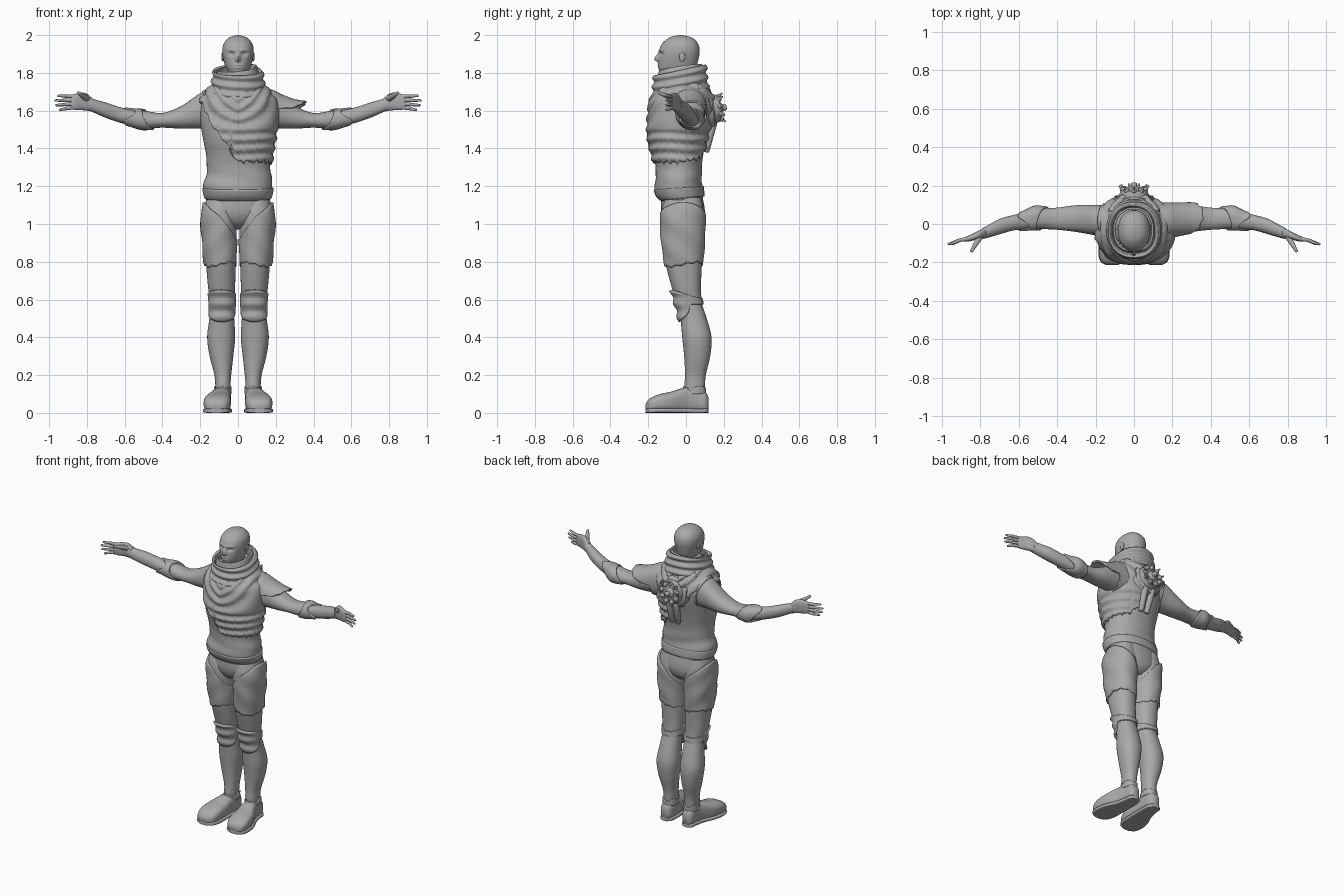
import bpy, bmesh, math
from math import sin, cos, pi, exp
from mathutils import Vector

cube = bpy.data.objects.get("Cube")
if cube:
    bpy.data.objects.remove(cube, do_unlink=True)

GREY = bpy.data.materials.new("plain grey")
GREY.use_nodes = True
TONE = (0.4, 0.4, 0.4, 1)
GREY.diffuse_color = TONE
GREY.node_tree.nodes["Principled BSDF"].inputs["Base Color"].default_value = TONE


def finish(name, bm, mirror=False, wall=0):
    mesh = bpy.data.meshes.new(name)
    if not wall:
        bmesh.ops.recalc_face_normals(bm, faces=bm.faces)
    bm.to_mesh(mesh)
    bm.free()
    mesh.materials.append(GREY)
    ob = bpy.data.objects.new(name, mesh)
    bpy.context.collection.objects.link(ob)
    if wall:
        mod = ob.modifiers.new("wall", 'SOLIDIFY')
        mod.thickness, mod.offset = wall, -1
    if mirror:
        ob.modifiers.new("mirror", 'MIRROR').use_mirror_merge = False
    bpy.ops.object.select_all(action='DESELECT')
    ob.select_set(True)
    bpy.context.view_layer.objects.active = ob
    bpy.ops.object.shade_smooth_by_angle(angle=math.radians(50))
    return ob


def section(rows, t):
    """Smoothly interpolated limits of a body section at t."""
    k = 0
    while k < len(rows) - 2 and t > rows[k + 1][0]:
        k += 1
    a, b = rows[k], rows[k + 1]
    before, after = rows[max(k - 1, 0)], rows[min(k + 2, len(rows) - 1)]
    span = b[0] - a[0]
    u = min(max((t - a[0]) / span, 0), 1)
    out = []
    for i in range(1, 5):
        m0 = (b[i] - before[i]) / (b[0] - before[0]) * span
        m1 = (after[i] - a[i]) / (after[0] - a[0]) * span
        d = b[i] - a[i]
        out.append(a[i] + u * (m0 + u * (3 * d - 2 * m0 - m1 + u * (m0 + m1 - 2 * d))))
    return out


def skin(name, rows, axis='Z', lo=None, hi=None, bump=None, n=48, steps=40,
         p=2.2, wall=0, mirror=False):
    """Loft rows (t, min1, max1, min2, max2); lo and hi trim it by angle, bump swells it."""
    shift = {'X': 1, 'Y': 2, 'Z': 0}[axis]
    lo = lo or (lambda a: rows[0][0])
    hi = hi or (lambda a: rows[-1][0])
    bm = bmesh.new()
    rings = []
    for i in range(steps + 1):
        ring = []
        for j in range(n):
            a = 2 * pi * j / n - pi
            t = lo(a) + (hi(a) - lo(a)) * i / steps
            x0, x1, y0, y1 = section(rows, t)
            c, s = cos(a), sin(a)
            r = (abs(c) ** p + abs(s) ** p) ** (-1 / p)
            off = bump(a, t) if bump else 0
            co = [(x0 + x1) / 2 + c * ((x1 - x0) / 2 * r + off),
                  (y0 + y1) / 2 + s * ((y1 - y0) / 2 * r + off), t]
            ring.append(bm.verts.new([co[(k - shift) % 3] for k in range(3)]))
        rings.append(ring)
    for r0, r1 in zip(rings, rings[1:]):
        for j in range(n):
            k = (j + 1) % n
            bm.faces.new((r0[j], r0[k], r1[k], r1[j]))
    if not wall:
        bm.faces.new(rings[0][::-1])
        bm.faces.new(rings[-1])
    return finish(name, bm, mirror, wall)


def rod(name, p0, p1, r0, r1, mirror=False, n=14):
    """Tapered rod with rounded ends."""
    p0, p1 = Vector(p0), Vector(p1)
    bm = bmesh.new()
    turn = (p1 - p0).to_track_quat('Z', 'Y').to_matrix().to_4x4()
    turn.translation = (p0 + p1) / 2
    bmesh.ops.create_cone(bm, cap_ends=True, segments=n, radius1=r0, radius2=r1,
                          depth=(p1 - p0).length, matrix=turn)
    bmesh.ops.bevel(bm, geom=[e for e in bm.edges if any(len(f.verts) > 4 for f in e.link_faces)],
                    offset=min(r0, r1) * 0.45, segments=2, affect='EDGES', profile=0.5)
    return finish(name, bm, mirror)


def ball(name, centre, size, mirror=False):
    bm = bmesh.new()
    bmesh.ops.create_uvsphere(bm, u_segments=16, v_segments=10, radius=1)
    bmesh.ops.scale(bm, vec=size, verts=bm.verts)
    bmesh.ops.translate(bm, vec=centre, verts=bm.verts)
    return finish(name, bm, mirror)


def hump(v, mid, width):
    return exp(-((v - mid) / width) ** 2)


def by_angle(table):
    """Piecewise linear value from (degrees, value) pairs."""
    def f(a):
        d = math.degrees(a)
        for (d0, v0), (d1, v1) in zip(table, table[1:]):
            if d <= d1:
                return v0 + (v1 - v0) * (d - d0) / (d1 - d0)
        return table[-1][1]
    return f


# Head, with brow, eye sockets, nose and mouth swelled from the skin
HEAD = [(1.68, -.065, .065, -.09, .05), (1.77, -.055, .055, -.115, .04),
        (1.8, -.052, .052, -.138, .045), (1.83, -.066, .066, -.145, .055),
        (1.87, -.077, .077, -.145, .065), (1.91, -.083, .083, -.142, .072),
        (1.95, -.078, .078, -.13, .066), (1.98, -.057, .057, -.1, .042),
        (1.993, -.034, .034, -.072, .014), (2.0, -.006, .006, -.036, -.024)]


def face(a, z):
    side = abs(a + pi / 2)
    nose = .024 * hump(side, 0, .13) * hump(z, 1.872, .012 if z < 1.872 else .026)
    eyes = -.011 * hump(side, .42, .2) * hump(z, 1.9, .011)
    brow = .005 * hump(side, .3, .4) * hump(z, 1.92, .009)
    lips = .005 * hump(side, 0, .3) * (hump(z, 1.842, .005) + hump(z, 1.828, .005))
    return nose + eyes + brow + lips


skin("head", HEAD, bump=face, n=96, steps=90)
ball("ear", (.08, -.02, 1.885), (.008, .016, .026), mirror=True)

# Jacket body, waistband and hips
BODY = [(1.12, -.165, .165, -.13, .085), (1.15, -.176, .176, -.155, .092),
        (1.2, -.183, .183, -.168, .088), (1.28, -.166, .172, -.158, .083),
        (1.36, -.168, .175, -.172, .09), (1.45, -.185, .19, -.193, .108),
        (1.55, -.2, .2, -.195, .13), (1.64, -.195, .195, -.175, .137),
        (1.7, -.165, .165, -.15, .118), (1.75, -.12, .12, -.13, .09),
        (1.8, -.08, .08, -.1, .06)]
skin("jacket", BODY, bump=lambda a, z: .004 * sin(z * 55 + 2 * cos(a)) * hump(z, 1.24, .06))
skin("waistband", BODY, lo=lambda a: 1.135 + .012 * sin(a), hi=lambda a: 1.19 + .01 * sin(a),
     bump=lambda a, z: .006, steps=8, wall=.02)
HIPS = [(.97, -.05, .05, -.05, .05), (1.0, -.11, .11, -.1, .085),
        (1.06, -.165, .165, -.13, .1), (1.16, -.165, .165, -.13, .085)]
skin("hips", HIPS, steps=16)

# Draped vest with a ragged slanting hem and folds
slant = by_angle([(-180, 1.67), (-150, 1.64), (-130, 1.53), (-108, 1.42), (-92, 1.33), (0, 1.325),
                  (60, 1.36), (85, 1.43), (105, 1.53), (130, 1.63), (180, 1.67)])


def folds(a, z):
    front = max(0, -sin(a))
    v = z - .16 * abs(cos(a)) * min(max((z - 1.5) * 6, 0), 1)
    return .012 + .006 * sin(v * 118 + .5 * sin(3 * a)) + .012 * front * hump(z, 1.66, .05)


skin("draped_vest", BODY, lo=lambda a: slant(a) + .007 * sin(23 * a) + .005 * sin(41 * a),
     hi=lambda a: 1.77, bump=folds, n=120, steps=70, wall=.014)

# Wrapped collar, lower at the front
COLLAR = [(1.62, -.15, .15, -.18, .12), (1.68, -.155, .155, -.18, .125),
          (1.73, -.142, .142, -.176, .12), (1.78, -.136, .136, -.172, .112),
          (1.86, -.118, .118, -.155, .108)]
skin("collar", COLLAR, lo=lambda a: 1.68 + .03 * sin(a), hi=lambda a: 1.815 + .03 * sin(a),
     bump=lambda a, z: .006 * sin((z - .03 * sin(a)) * 130 + sin(a + 1)), n=72, wall=.018)
skin("inner_collar", COLLAR, lo=lambda a: 1.74, hi=lambda a: 1.825 + .018 * sin(a) + .012 * cos(a),
     bump=lambda a, z: -.022, steps=12, wall=.01)

# Arms
ARM = [(.1, -.08, .1, 1.5, 1.72), (.2, -.06, .1, 1.505, 1.692), (.25, -.05, .1, 1.505, 1.658),
       (.31, -.04, .097, 1.505, 1.62), (.4, -.03, .085, 1.51, 1.588),
       (.5, -.026, .08, 1.505, 1.6), (.57, -.028, .062, 1.522, 1.606),
       (.63, -.034, .046, 1.538, 1.62), (.7, -.054, .026, 1.562, 1.643),
       (.77, -.074, -.012, 1.593, 1.663), (.79, -.078, -.022, 1.602, 1.67)]
skin("arm", ARM, axis='X', steps=50, mirror=True)
skin("elbow_pad", ARM, axis='X', lo=lambda a: .475 + .025 * sin(a) - .02 * cos(a),
     hi=lambda a: .575 + .03 * sin(2 * a), mirror=True, wall=.014, steps=16,
     bump=lambda a, x: .008 + .012 * max(0, cos(a)) * hump(x, .52, .04))

# Shoulder cape on the left, flaring to a point
skin("shoulder_cape", ARM, axis='X', lo=lambda a: .12, steps=20, wall=.01,
     hi=lambda a: .2 + .16 * max(0, sin(a + .15)) ** .7 + .004 * sin(13 * a),
     bump=lambda a, x: .012 + .3 * max(0, x - .22) * max(0, sin(a)))
skin("right_shoulder_trim", [(-r[0], *r[1:]) for r in ARM[::-1]], axis='X', wall=.008, steps=8,
     lo=lambda a: -.15 - .04 * max(0, sin(a)), hi=lambda a: -.12, bump=lambda a, x: .008)

# Hands
HAND = [(.77, -.072, -.018, 1.595, 1.665), (.8, -.076, -.03, 1.6, 1.69),
        (.83, -.084, -.046, 1.603, 1.695), (.865, -.092, -.062, 1.604, 1.688),
        (.885, -.09, -.072, 1.612, 1.68)]
skin("palm", HAND, axis='X', n=28, steps=14, p=2.6, mirror=True)
for i, tip in enumerate((.945, .965, .97, .955)):
    z0, z1 = 1.618 + .019 * i, 1.604 + .025 * i
    knuckle = (.915, -.086, (z0 + z1) / 2)
    rod("finger_base", (.86, -.076, z0), knuckle, .0105, .0095, mirror=True)
    rod("finger_tip", (.908, -.084, (z0 + z1) / 2), (tip, -.106, z1), .0095, .006, mirror=True)
rod("thumb", (.795, -.055, 1.66), (.848, -.145, 1.695), .018, .008, mirror=True)

# Legs with thigh guards and knee pads
LEG = [(.07, .04, .12, .0, .1), (.14, .04, .12, -.008, .1), (.2, .036, .125, -.005, .105),
       (.3, .025, .15, -.01, .128), (.4, .015, .163, -.02, .135), (.5, .02, .152, -.03, .11),
       (.58, .02, .148, -.05, .085), (.68, .015, .16, -.08, .08), (.8, .012, .17, -.11, .085),
       (.95, .008, .183, -.128, .095), (1.06, .005, .185, -.13, .095), (1.14, .02, .165, -.11, .08)]
skin("leg", LEG, steps=70, mirror=True)
skin("thigh_guard", LEG, wall=.014, steps=24, mirror=True, n=72,
     lo=lambda a: .785 + .012 * sin(2 * a) + .004 * sin(11 * a),
     hi=lambda a: 1.04 + .075 * cos(a) - .05 * max(0, -cos(a)),
     bump=lambda a, z: (.012 + .003 * sin(z * 40 + 3 * a)) * (.4 + .6 * max(0, cos(a) * .6 + .4)))
skin("knee_pad", LEG, wall=.014, steps=16, mirror=True,
     lo=lambda a: .575 - .095 * max(0, -sin(a)) ** .6, hi=lambda a: .625 - .02 * sin(a),
     bump=lambda a, z: .008 + .006 * max(0, -sin(a)) * (1 + sin(z * 90)))
skin("ankle_cuff", LEG, wall=.01, steps=6, mirror=True, lo=lambda a: .1,
     hi=lambda a: .135 + .006 * sin(3 * a), bump=lambda a, z: .007)

# Shoes and soles
SHOE = [(-.214, .02, .045, .09, .14), (-.2, .006, .07, .06, .168), (-.15, .004, .096, .04, .182),
        (-.08, .004, .112, .037, .172), (0, .004, .135, .037, .138), (.06, .004, .13, .037, .124),
        (.105, .006, .11, .046, .118), (.12, .02, .08, .065, .1)]
skin("shoe", SHOE, axis='Y', p=2.7, mirror=True)
skin("sole", [(y, 0, .024, x0 - .004, x1 + .004) for y, _, _, x0, x1 in SHOE],
     axis='Y', p=5, steps=24, mirror=True)

# Back medallion, tilted on its mounting plate
HUB = Vector((0, .15, 1.61))
OUT = Vector((0, 1, .12)).normalized()
UP = Vector((0, -.12, 1)).normalized()
SIDE = Vector((1, 0, 0))


def on_disc(radius, angle, lift):
    return HUB + radius * (SIDE * cos(angle) + UP * sin(angle)) + OUT * lift


rod("mounting_plate", HUB - OUT * .05, HUB + OUT * .008, .12, .1, n=10)
rod("medallion", HUB, HUB + OUT * .025, .078, .07, n=32)
rod("medallion_boss", HUB, HUB + OUT * .045, .036, .03, n=24)
rod("centre_post", HUB, HUB + OUT * .066, .018, .016, n=8)
for i in range(9):
    a = 2 * pi * i / 9 + pi / 2
    ball("stud", on_disc(.06, a, .03), (.015, .015, .015))
    rod("spike", on_disc(.06, a, .025), on_disc(.078, a, .052), .009, .005, n=8)

# Straps running down and over from the medallion
for x in (-.028, .028):
    rod("back_tube", (x, .145, 1.54), (x * .8 + .01, .105, 1.38), .022, .017)
rod("upper_strap", (-.05, .138, 1.66), (-.12, .06, 1.73), .024, .02)
rod("upper_strap", (.05, .138, 1.66), (.12, .06, 1.73), .024, .02)
